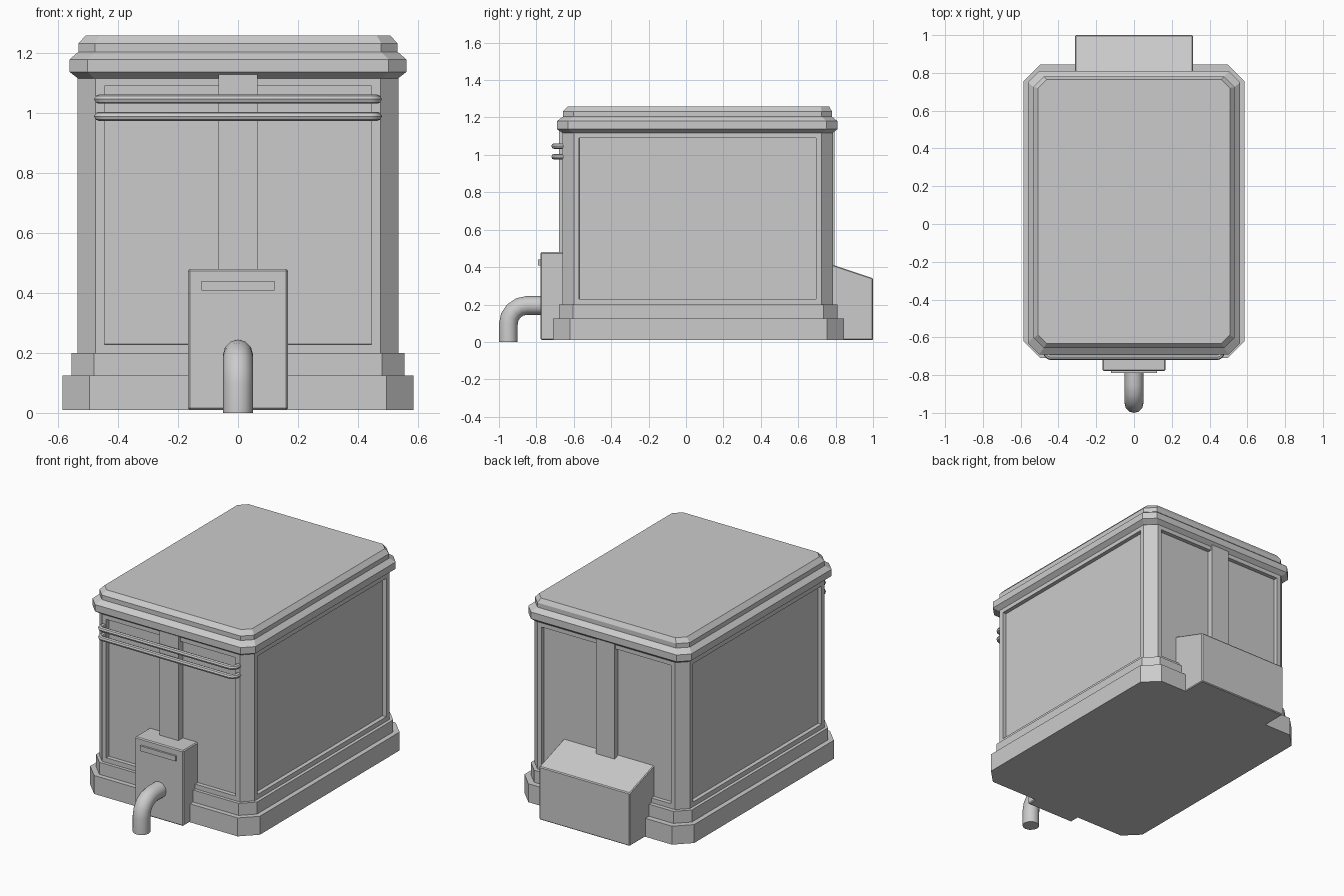
import bpy, bmesh, math
from mathutils import Vector

if "Cube" in bpy.data.objects:
    bpy.data.objects.remove(bpy.data.objects["Cube"])


def make_object(name, bm):
    bmesh.ops.recalc_face_normals(bm, faces=bm.faces)
    mesh = bpy.data.meshes.new(name)
    bm.to_mesh(mesh)
    bm.free()
    obj = bpy.data.objects.new(name, mesh)
    bpy.context.collection.objects.link(obj)
    return obj


def loft(rings):
    """Stack of chamfered rectangles: (half width, front y, back y, chamfer, z)."""
    bm = bmesh.new()
    loops = []
    for hx, y0, y1, c, z in rings:
        pts = [(-hx + c, y0), (hx - c, y0), (hx, y0 + c), (hx, y1 - c),
               (hx - c, y1), (-hx + c, y1), (-hx, y1 - c), (-hx, y0 + c)]
        loops.append([bm.verts.new((x, y, z)) for x, y in pts])
    for a, b in zip(loops, loops[1:]):
        for i in range(8):
            j = (i + 1) % 8
            bm.faces.new((a[i], a[j], b[j], b[i]))
    bm.faces.new(loops[0])
    bm.faces.new(loops[-1])
    bmesh.ops.recalc_face_normals(bm, faces=bm.faces)
    return bm


def extrude_profile(name, hx, profile, bevel=0.0):
    """Extrude a (y, z) side profile across the width."""
    bm = bmesh.new()
    face = bm.faces.new([bm.verts.new((-hx, y, z)) for y, z in profile])
    ext = bmesh.ops.extrude_face_region(bm, geom=[face])
    moved = [g for g in ext["geom"] if isinstance(g, bmesh.types.BMVert)]
    bmesh.ops.translate(bm, verts=moved, vec=(2 * hx, 0, 0))
    obj = make_object(name, bm)
    if bevel:
        mod = obj.modifiers.new("edge_bevel", 'BEVEL')
        mod.width = bevel
        mod.segments = 1
    return obj


def block(name, hx, y0, y1, z0, z1, bevel=0.0):
    return extrude_profile(name, hx, [(y0, z0), (y1, z0), (y1, z1), (y0, z1)], bevel)


def tube(name, points, radius, resolution):
    curve = bpy.data.curves.new(name, 'CURVE')
    curve.dimensions = '3D'
    curve.bevel_depth = radius
    curve.bevel_resolution = resolution
    curve.use_fill_caps = True
    spline = curve.splines.new('POLY')
    spline.points.add(len(points) - 1)
    for p, co in zip(spline.points, points):
        p.co = (*co, 1)
    obj = bpy.data.objects.new(name, curve)
    bpy.context.collection.objects.link(obj)
    bpy.ops.object.select_all(action='DESELECT')
    obj.select_set(True)
    bpy.context.view_layer.objects.active = obj
    bpy.ops.object.convert(target='MESH')
    bpy.ops.object.shade_smooth_by_angle(angle=math.radians(40))


def arc(r, a0, a1, steps):
    for i in range(steps + 1):
        a = math.radians(a0 + (a1 - a0) * i / steps)
        yield r * math.cos(a), r * math.sin(a)


# Stepped plinth
make_object("stepped_base", loft([
    (0.585, -0.71, 0.845, 0.09, 0.01), (0.585, -0.71, 0.845, 0.09, 0.125),
    (0.555, -0.68, 0.81, 0.075, 0.125), (0.555, -0.68, 0.81, 0.075, 0.2)]))

# Cabinet body with a recessed panel on each main side
bm = loft([(0.535, -0.66, 0.785, 0.06, 0.2), (0.535, -0.66, 0.785, 0.06, 1.12)])
panels = [f for f in bm.faces if abs(f.normal.z) < 0.1
          and max(abs(f.normal.x), abs(f.normal.y)) > 0.95]
bmesh.ops.inset_individual(bm, faces=panels, thickness=0.041)
bmesh.ops.inset_individual(bm, faces=panels, thickness=0.0005)
for f in panels:
    bmesh.ops.translate(bm, verts=f.verts[:], vec=Vector(f.normal) * -0.025)
make_object("cabinet_body", bm)

# Moulded lid
make_object("moulded_lid", loft([
    (0.535, -0.66, 0.785, 0.055, 1.117), (0.562, -0.69, 0.81, 0.06, 1.138),
    (0.562, -0.69, 0.81, 0.06, 1.18), (0.533, -0.657, 0.78, 0.055, 1.205),
    (0.533, -0.657, 0.78, 0.055, 1.233), (0.508, -0.632, 0.765, 0.045, 1.26)]))

# Centre posts, front and back
block("front_post", 0.065, -0.68, -0.6, 0.2, 1.13)
block("back_post", 0.065, 0.74, 0.795, 0.2, 1.13)

# Front outlet box with its slot plate
block("outlet_box", 0.167, -0.778, -0.6, 0.01, 0.48, 0.006)
block("slot_plate", 0.122, -0.79, -0.77, 0.408, 0.44)

# Rear housing with sloping top
extrude_profile("rear_housing", 0.312,
                [(0.7, 0.01), (1.0, 0.01), (1.0, 0.34), (0.785, 0.412), (0.7, 0.44)], 0.005)

# Bent outlet pipe
bend = [(0, -0.85 + y, 0.095 + z) for y, z in arc(0.1, 90, 180, 4)]
tube("outlet_pipe", [(0, -0.75, 0.195)] + bend + [(0, -0.95, 0)], 0.05, 4)

# Two towel-bar style rails with returned ends
for name, z in (("upper_rail", 1.047), ("lower_rail", 0.99)):
    left = [(-0.44 + x, -0.68 + y, z) for x, y in arc(0.025, 180, 270, 3)]
    half = [(-0.465, -0.645, z)] + left
    right = [(-x, y, zz) for x, y, zz in reversed(half)]
    tube(name, half + right, 0.015, 2)
